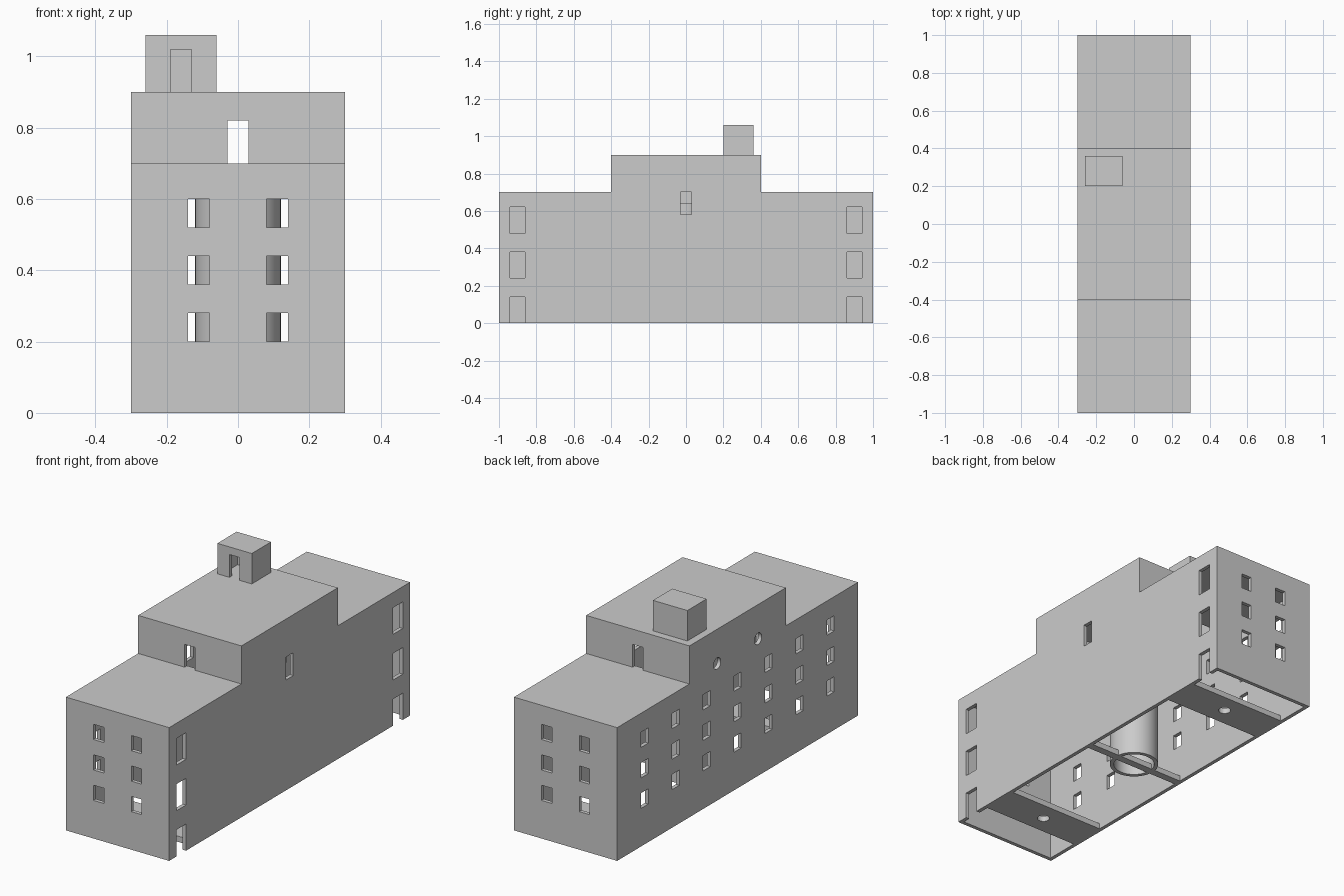
import bpy, bmesh
from mathutils import Matrix, Vector

if "Cube" in bpy.data.objects:
    bpy.data.objects.remove(bpy.data.objects["Cube"], do_unlink=True)

T = 0.02                       # wall thickness
HX, HY = 0.30, 1.00            # half width, half length
LOW, HIGH, STEP = 0.70, 0.90, 0.40

grey = bpy.data.materials.new("plain grey")
grey.use_nodes = True
grey.diffuse_color = (0.6, 0.6, 0.6, 1)
grey.node_tree.nodes["Principled BSDF"].inputs["Base Color"].default_value = (0.6, 0.6, 0.6, 1)


def make(name, bm):
    bmesh.ops.recalc_face_normals(bm, faces=bm.faces)
    mesh = bpy.data.meshes.new(name)
    bm.to_mesh(mesh)
    bm.free()
    mesh.materials.append(grey)
    ob = bpy.data.objects.new(name, mesh)
    bpy.context.collection.objects.link(ob)
    return ob


def add_box(bm, x0, x1, y0, y1, z0, z1):
    size = Matrix.Diagonal((x1 - x0, y1 - y0, z1 - z0, 1))
    place = Matrix.Translation(((x0 + x1) / 2, (y0 + y1) / 2, (z0 + z1) / 2))
    bmesh.ops.create_cube(bm, size=1, matrix=place @ size)


def add_rod(bm, radius, depth, centre, along_x=False, sides=32):
    turn = Matrix.Rotation(1.5707963, 4, "Y") if along_x else Matrix.Identity(4)
    bmesh.ops.create_cone(bm, cap_ends=True, segments=sides, radius1=radius, radius2=radius,
                          depth=depth, matrix=Matrix.Translation(centre) @ turn)


def box(name, *dims):
    bm = bmesh.new()
    add_box(bm, *dims)
    return make(name, bm)


def rod(name, *args):
    bm = bmesh.new()
    add_rod(bm, *args)
    return make(name, bm)


def cut(ob, cutter):
    mod = ob.modifiers.new("cut", "BOOLEAN")
    mod.operation, mod.solver, mod.object = "DIFFERENCE", "EXACT", cutter
    bpy.ops.object.select_all(action="DESELECT")
    bpy.context.view_layer.objects.active = ob
    ob.select_set(True)
    bpy.ops.object.modifier_apply(modifier=mod.name)
    bpy.data.objects.remove(cutter, do_unlink=True)


def stepped_block(name, inset, floor):
    # stepped side profile, extruded across the width
    y, s, low, high = HY - inset, STEP - inset, LOW - inset, HIGH - inset
    half = [(y, floor), (y, low), (s, low), (s, high)]
    outline = half + [(-a, b) for a, b in reversed(half)]
    bm = bmesh.new()
    face = bm.faces.new([bm.verts.new((inset - HX, a, b)) for a, b in outline])
    out = bmesh.ops.extrude_face_region(bm, geom=[face])
    moved = [v for v in out["geom"] if isinstance(v, bmesh.types.BMVert)]
    bmesh.ops.translate(bm, verts=moved, vec=Vector((2 * (HX - inset), 0, 0)))
    return make(name, bm)


# Hollow building shell, open underneath
shell = stepped_block("building_shell", 0, 0)
cut(shell, stepped_block("cavity", T, -0.1))

# Openings
bm = bmesh.new()
rows = [0.20, 0.36, 0.52]
for z in rows:
    for end in (-1, 1):
        for x in (-0.11, 0.11):                      # end windows
            add_box(bm, x - 0.03, x + 0.03, end * HY - 0.05, end * HY + 0.05, z, z + 0.08)
    for i in range(-3, 4):                           # long side windows
        y = i * 1.8 / 7
        add_box(bm, -HX - 0.05, -HX + 0.05, y - 0.03, y + 0.03, z, z + 0.08)
for end in (-1, 1):
    for z0, z1 in ((-0.05, 0.14), (0.24, 0.38), (0.48, 0.62)):   # corner doorways
        add_box(bm, HX - 0.05, HX + 0.05, end * 0.9 - 0.04, end * 0.9 + 0.04, z0, z1)
    add_box(bm, -0.03, 0.03, end * STEP - 0.05, end * STEP + 0.05, LOW, 0.82)  # terrace doors
    add_rod(bm, 0.03, 0.1, (-HX, end * 0.17, 0.72), True)        # round windows
add_box(bm, HX - 0.05, HX + 0.05, -0.03, 0.03, 0.58, 0.70)       # tall slot
cut(shell, make("openings", bm))

# Roof hut with a doorway
hut = box("roof_hut", -0.26, -0.06, 0.20, 0.36, HIGH, 1.06)
cut(hut, box("hut_cavity", -0.26 + T, -0.06 - T, 0.20 + T, 0.36 - T, HIGH - 0.05, 1.06 - T))
cut(hut, box("hut_door", -0.19, -0.13, 0.15, 0.25, HIGH - 0.05, 1.02))

# Central round shaft
shaft = rod("central_shaft", 0.12, 0.64, (0, 0, 0.32), False, 64)
cut(shaft, rod("shaft_bore", 0.10, 0.8, (0, 0, 0.32), False, 64))
bpy.context.view_layer.objects.active = shaft
shaft.select_set(True)
bpy.ops.object.shade_smooth_by_angle()

# Floor beam and drilled floor plates
box("centre_beam", T - HX, HX - T, -0.02, 0.02, 0, 0.03)
for name, y in (("front_floor_plate", -0.7), ("back_floor_plate", 0.7)):
    plate = box(name, T - HX, HX - T, y - 0.1, y + 0.1, 0, 0.03)
    cut(plate, rod("plate_hole", 0.03, 0.2, (0, y, 0)))
